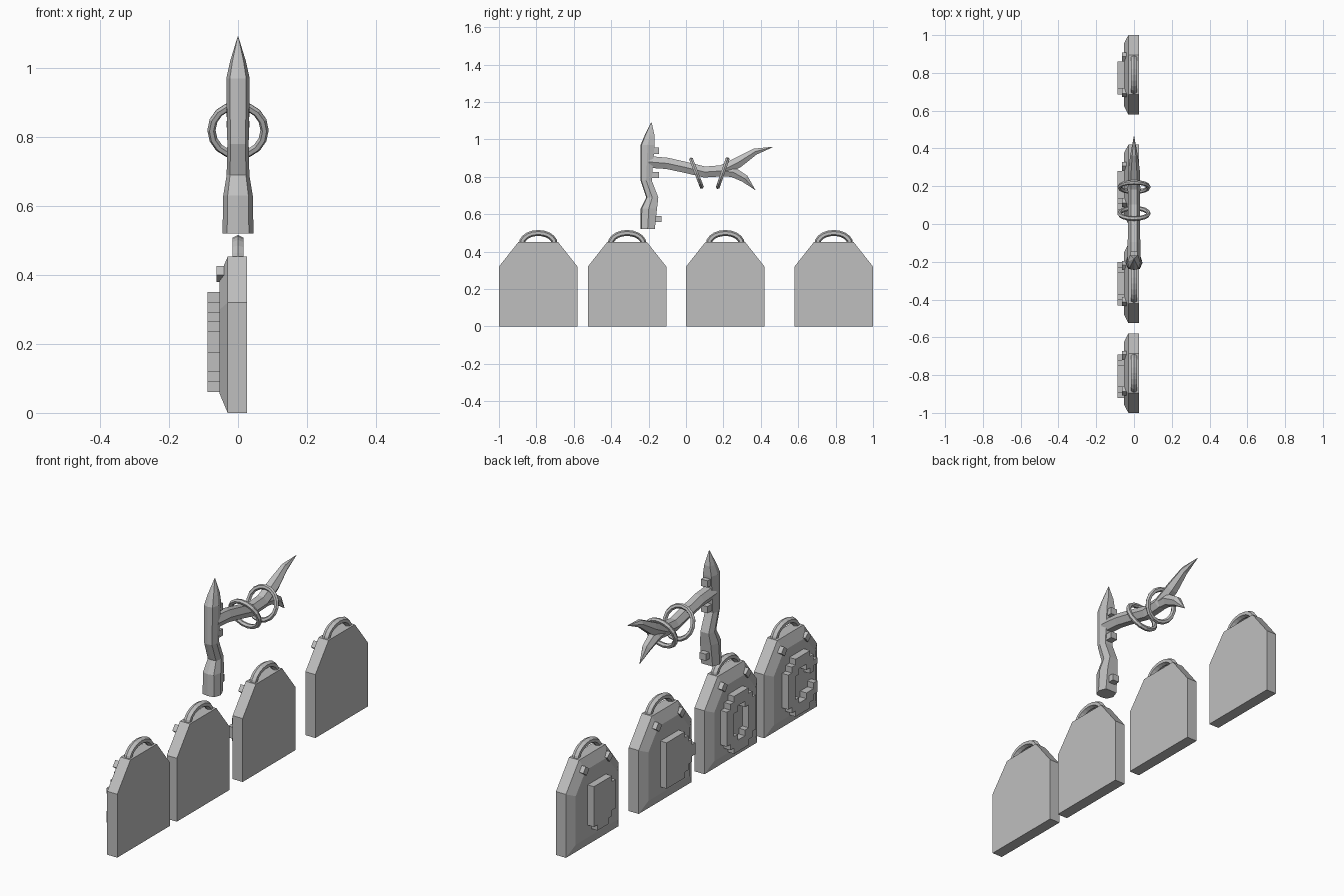
import bpy, bmesh, math
from mathutils import Matrix, Vector

cube = bpy.data.objects.get("Cube")
if cube:
    bpy.data.objects.remove(cube)

grey = bpy.data.materials.new("plain grey")
grey.use_nodes = True
grey.diffuse_color = (0.52, 0.52, 0.52, 1)
grey.node_tree.nodes["Principled BSDF"].inputs["Base Color"].default_value = (0.52, 0.52, 0.52, 1)


def finish(name, bm):
    bmesh.ops.recalc_face_normals(bm, faces=bm.faces)
    mesh = bpy.data.meshes.new(name)
    bm.to_mesh(mesh)
    bm.free()
    mesh.materials.append(grey)
    obj = bpy.data.objects.new(name, mesh)
    bpy.context.scene.collection.objects.link(obj)
    return obj


def loft(name, sections):
    """Skin a row of equal-length closed sections and cap both ends."""
    bm = bmesh.new()
    rings = [[bm.verts.new(p) for p in s] for s in sections]
    n = len(rings[0])
    for a, b in zip(rings, rings[1:]):
        for i in range(n):
            j = (i + 1) % n
            bm.faces.new((a[i], a[j], b[j], b[i]))
    bm.faces.new(rings[0])
    bm.faces.new(rings[-1])
    return finish(name, bm)


def block(name, centre, size, angle=0):
    bm = bmesh.new()
    bmesh.ops.create_cube(bm, size=1, matrix=Matrix.Translation(centre)
                          @ Matrix.Rotation(angle, 4, 'X') @ Matrix.Diagonal((*size, 1)))
    return finish(name, bm)


def tube(name, path, sides=6):
    """Tapered branch along (y, z, radius) points in the plane x = 0."""
    sections = []
    for i, (y, z, r) in enumerate(path):
        a, b = path[max(i - 1, 0)], path[min(i + 1, len(path) - 1)]
        d = Vector((0, b[0] - a[0], b[1] - a[1])).normalized()
        up = Vector((0, -d.z, d.y))
        angles = [math.tau * k / sides for k in range(sides)]
        sections.append([Vector((0, y, z)) + up * r * math.sin(t)
                         + Vector((r * 0.95 * math.cos(t), 0, 0)) for t in angles])
    return loft(name, sections)


def ring(name, centre, tilt, major=0.077, minor=0.012, steps=16, sides=6):
    bm = bmesh.new()
    turn = Matrix.Translation(centre) @ Matrix.Rotation(math.radians(90 + tilt), 4, 'X')
    grid = []
    for i in range(steps):
        a = math.tau * i / steps
        row = []
        for k in range(sides):
            t = math.tau * k / sides
            r = major + minor * math.cos(t)
            row.append(bm.verts.new(turn @ Vector((r * math.cos(a), r * math.sin(a), minor * math.sin(t)))))
        grid.append(row)
    for i in range(steps):
        for k in range(sides):
            a, b, l = grid[i], grid[(i + 1) % steps], (k + 1) % sides
            bm.faces.new((a[k], b[k], b[l], a[l]))
    return finish(name, bm)


def relief(name, y_max, rows, cell=0.029, top=0.35):
    """Raised stepped pattern standing on the bevelled face of a plaque."""
    bm = bmesh.new()
    corners = {}

    def corner(c, r):
        if (c, r) not in corners:
            corners[c, r] = bm.verts.new((-0.05, y_max - c * cell, top - r * cell))
        return corners[c, r]

    for r, row in enumerate(rows):
        for c, mark in enumerate(row):
            if mark == "#":
                bm.faces.new((corner(c, r), corner(c + 1, r), corner(c + 1, r + 1), corner(c, r + 1)))
    out = bmesh.ops.extrude_face_region(bm, geom=bm.faces[:], use_keep_orig=True)
    moved = [v for v in out["geom"] if isinstance(v, bmesh.types.BMVert)]
    bmesh.ops.translate(bm, verts=moved, vec=(-0.038, 0, 0))
    bmesh.ops.recalc_face_normals(bm, faces=bm.faces)
    bmesh.ops.dissolve_limit(bm, angle_limit=0.02, verts=bm.verts, edges=bm.edges)
    return finish(name, bm)


def plaque(label, yc, y_max, rows):
    # Body: straight slab with a bevelled face towards -x
    def outline(x, half, shoulder_half, low, shoulder, high):
        pts = [(-half, low), (half, low), (half, shoulder), (shoulder_half, high),
               (-shoulder_half, high), (-half, shoulder)]
        return [(x, yc + y, z) for y, z in pts]
    full = (0.21, 0.105, 0, 0.32, 0.453)
    loft(label + "_plaque", [outline(0.026, *full), outline(-0.03, *full),
                             outline(-0.053, 0.165, 0.085, 0.055, 0.3, 0.4)])
    # Hanging loop
    sections = []
    for i in range(11):
        a = math.pi * i / 10
        sections.append([(0.019 * math.sin(t),
                          yc + (0.088 + 0.016 * math.cos(t)) * math.cos(a),
                          0.442 + (0.058 + 0.016 * math.cos(t)) * math.sin(a))
                         for t in (math.tau * k / 6 for k in range(6))])
    loft(label + "_loop", sections)
    # Studs beside the loop
    for side, word in ((1, "left"), (-1, "right")):
        block(f"{label}_{word}_stud", (-0.047, yc + side * 0.095, 0.403),
              (0.032, 0.034, 0.034), side * math.radians(-52))
    relief(label + "_relief", y_max, rows)


plaque("first", -0.79, -0.69, [
    "..####..", ".######.", "###..###", "##....#.", "##......",
    "##......", "##.....#", "###..###", ".######.", "..####.."])
plaque("second", -0.315, -0.20, [
    "..####..", ".######.", "###..###", "##....##", "##....##",
    "##....##", "##....##", "###..###", ".######.", "..####.."])
plaque("third", 0.21, 0.28, [
    "........", "#####...", "######..", "#######.", "########",
    "########", "#######.", "######..", "#####..."])
plaque("fourth", 0.79, 0.86, [
    "......", "#####.", "######", "######", "######",
    "######", "######", "#####.", ".###.."])

# Post: faceted section swept up a wavy line of (z, y front, y back, half width)
shape = [(0, -1), (0.7, -0.85), (1, 0), (0.7, 1), (-0.7, 1), (-1, 0), (-0.7, -0.85)]
levels = [(0.52, -0.243, -0.167, 0.045), (0.63, -0.243, -0.155, 0.043),
          (0.69, -0.213, -0.148, 0.033), (0.78, -0.243, -0.183, 0.031),
          (0.97, -0.243, -0.168, 0.034), (1.02, -0.222, -0.168, 0.023),
          (1.092, -0.186, -0.184, 0.001)]
loft("post", [[(w * x, (f + b) / 2 + (b - f) / 2 * y, z) for x, y in shape]
              for z, f, b, w in levels])
for i, (y, z) in enumerate([(-0.165, 0.94), (-0.165, 0.81), (-0.152, 0.575)]):
    block(f"post_stud_{i + 1}", (0, y, z), (0.036, 0.04, 0.034))

# Forked branch
tube("branch", [(-0.2, 0.88, 0.036), (-0.1, 0.872, 0.035), (0, 0.85, 0.034), (0.1, 0.826, 0.034),
                (0.19, 0.832, 0.035), (0.28, 0.878, 0.033), (0.37, 0.935, 0.02), (0.465, 0.96, 0.001)])
tube("branch_fork", [(0.16, 0.832, 0.028), (0.25, 0.826, 0.032), (0.315, 0.79, 0.024), (0.37, 0.73, 0.001)])

# Rings around the branch
ring("inner_ring", (0, 0.056, 0.82), 21)
ring("outer_ring", (0, 0.196, 0.82), -19)
